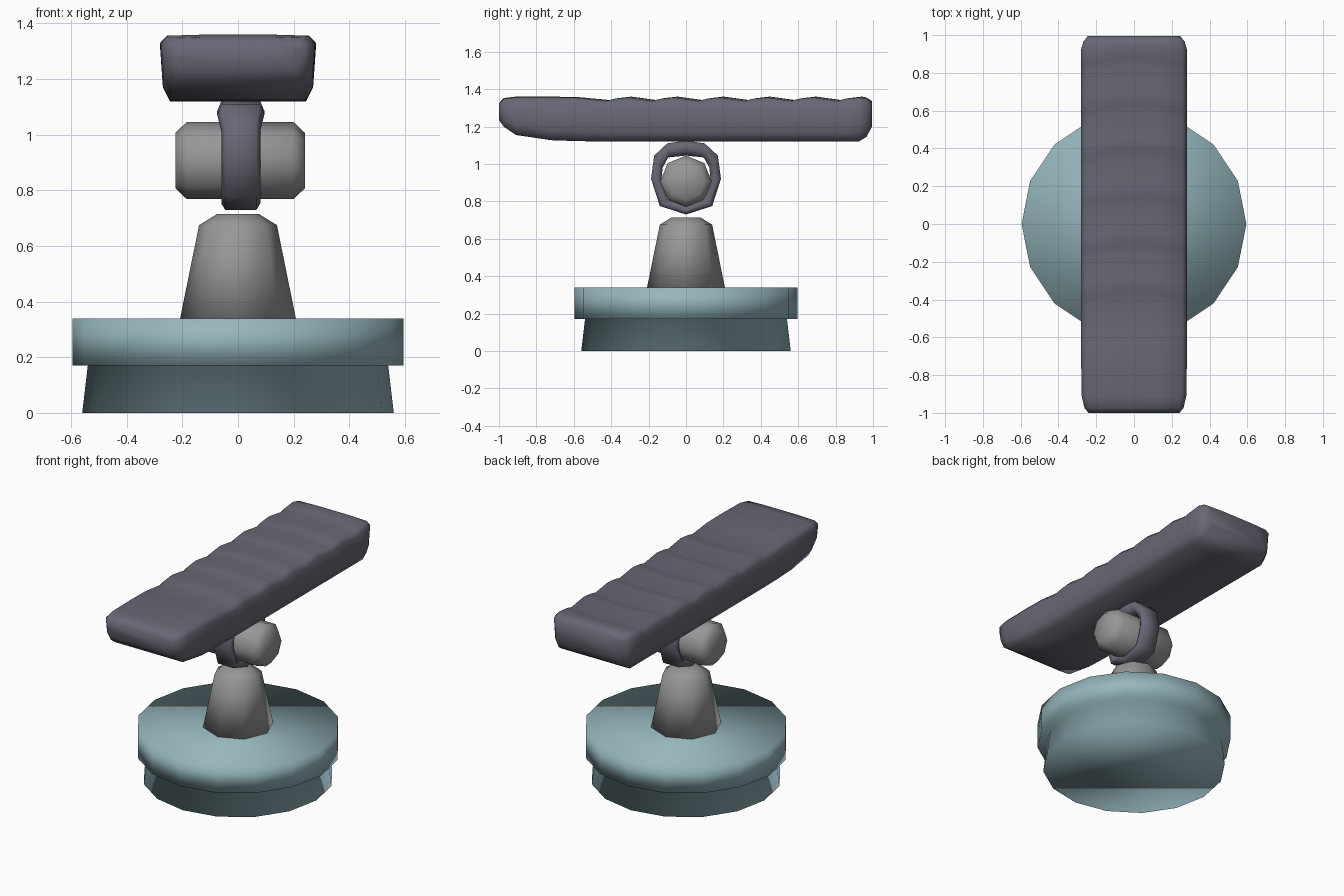
import bpy, bmesh
from math import sin, cos, pi

cube = bpy.data.objects.get("Cube")
if cube:
    bpy.data.objects.remove(cube, do_unlink=True)


def material(name, rgb):
    m = bpy.data.materials.new(name)
    m.use_nodes = True
    m.diffuse_color = (*rgb, 1)
    m.node_tree.nodes["Principled BSDF"].inputs["Base Color"].default_value = (*rgb, 1)
    return m


teal = material("pale teal", (0.30, 0.47, 0.51))
grey = material("mid grey", (0.31, 0.31, 0.31))
slate = material("dark slate", (0.135, 0.138, 0.175))


def loft(name, rings, mat, closed=False):
    """Skin a row of equal rings; cap the ends unless the row closes on itself."""
    bm = bmesh.new()
    rows = [[bm.verts.new(p) for p in ring] for ring in rings]
    n = len(rows[0])
    pairs = list(zip(rows, rows[1:])) + ([(rows[-1], rows[0])] if closed else [])
    for a, b in pairs:
        for i in range(n):
            j = (i + 1) % n
            bm.faces.new((a[i], a[j], b[j], b[i]))
    if not closed:
        bm.faces.new(rows[0])
        bm.faces.new(rows[-1])
    bmesh.ops.recalc_face_normals(bm, faces=bm.faces)
    for f in bm.faces:
        f.smooth = True
    me = bpy.data.meshes.new(name)
    bm.to_mesh(me)
    bm.free()
    me.materials.append(mat)
    ob = bpy.data.objects.new(name, me)
    bpy.context.collection.objects.link(ob)
    return ob


def circle(r, n):
    return [(r * cos(2 * pi * i / n), r * sin(2 * pi * i / n)) for i in range(n)]


def turned(name, profile, n, mat, axis="z", z0=0):
    """Turn a (radius, position) profile about the z axis or a raised x axis."""
    if axis == "z":
        rings = [[(x, y, h) for x, y in circle(r, n)] for r, h in profile]
    else:
        rings = [[(h, y, z0 + z) for y, z in circle(r, n)] for r, h in profile]
    return loft(name, rings, mat)


# Round base with a wider upper rim
turned("base", [(0.56, 0), (0.54, 0.17), (0.595, 0.17), (0.595, 0.34)], 16, teal)

# Tapered post
turned("post", [(0.21, 0.33), (0.14, 0.675), (0.075, 0.715)], 8, grey)

# Cross roller
turned("roller", [(0.1, -0.225), (0.138, -0.185), (0.138, 0.2), (0.1, 0.24)],
       8, grey, "x", 0.907)

# Hanger loop around the roller, with a flared top under the pedal
outer = [(0, 0.73), (0.14, 0.775), (0.187, 0.92), (0.17, 1.045), (0.1, 1.11), (0, 1.125)]
inner = [(0, 0.775), (0.1, 0.81), (0.132, 0.91), (0.125, 0.98), (0.095, 1.035), (0, 1.045)]
outer += [(-y, z) for y, z in outer[-2:0:-1]]
inner += [(-y, z) for y, z in inner[-2:0:-1]]
sections = []
for (yo, zo), (yi, zi) in zip(outer, inner):
    w = 0.085 if zo > 1.1 else 0.07
    ym, zm = (yo + yi) / 2, (zo + zi) / 2
    sections.append([(0.01 + x, y, z) for x, y, z in (
        (-w * 0.8, yo, zo), (w * 0.8, yo, zo), (w, ym, zm),
        (w * 0.7, yi, zi), (-w * 0.7, yi, zi), (-w, ym, zm))])
loft("hanger_loop", sections, slate, closed=True)

# Foot pedal: stations along y as (y, bottom, top, half width, groove bow)
stations = [(-1.0, 1.235, 1.325, 0.24, 0), (-0.975, 1.2, 1.352, 0.262, 0),
            (-0.91, 1.155, 1.36, 0.277, 0), (-0.72, 1.127, 1.36, 0.28, 0),
            (-0.58, 1.122, 1.358, 0.28, 0)]
for k in range(6):
    y = -0.43 + 0.247 * k
    stations += [(y, 1.12, 1.341, 0.28, 0.03), (y + 0.045, 1.12, 1.352, 0.28, 0.03),
                 (y + 0.12, 1.12, 1.36, 0.28, 0.02)]
stations += [(0.965, 1.145, 1.355, 0.268, 0), (0.995, 1.2, 1.335, 0.245, 0)]
rings = []
for y, zb, zt, w, bow in stations:
    edge = 0.03 if zt - zb > 0.18 else 0.02
    half = [(0.115, y + bow * 0.75, zt), (w - 0.025, y, zt - 0.004),
            (w, y, zt - edge), (w - 0.01, y, zb + edge + 0.02), (w - 0.035, y, zb)]
    rings.append([(0, y + bow, zt)] + half + [(-x, py, z) for x, py, z in half[::-1]])
loft("pedal", rings, slate)
